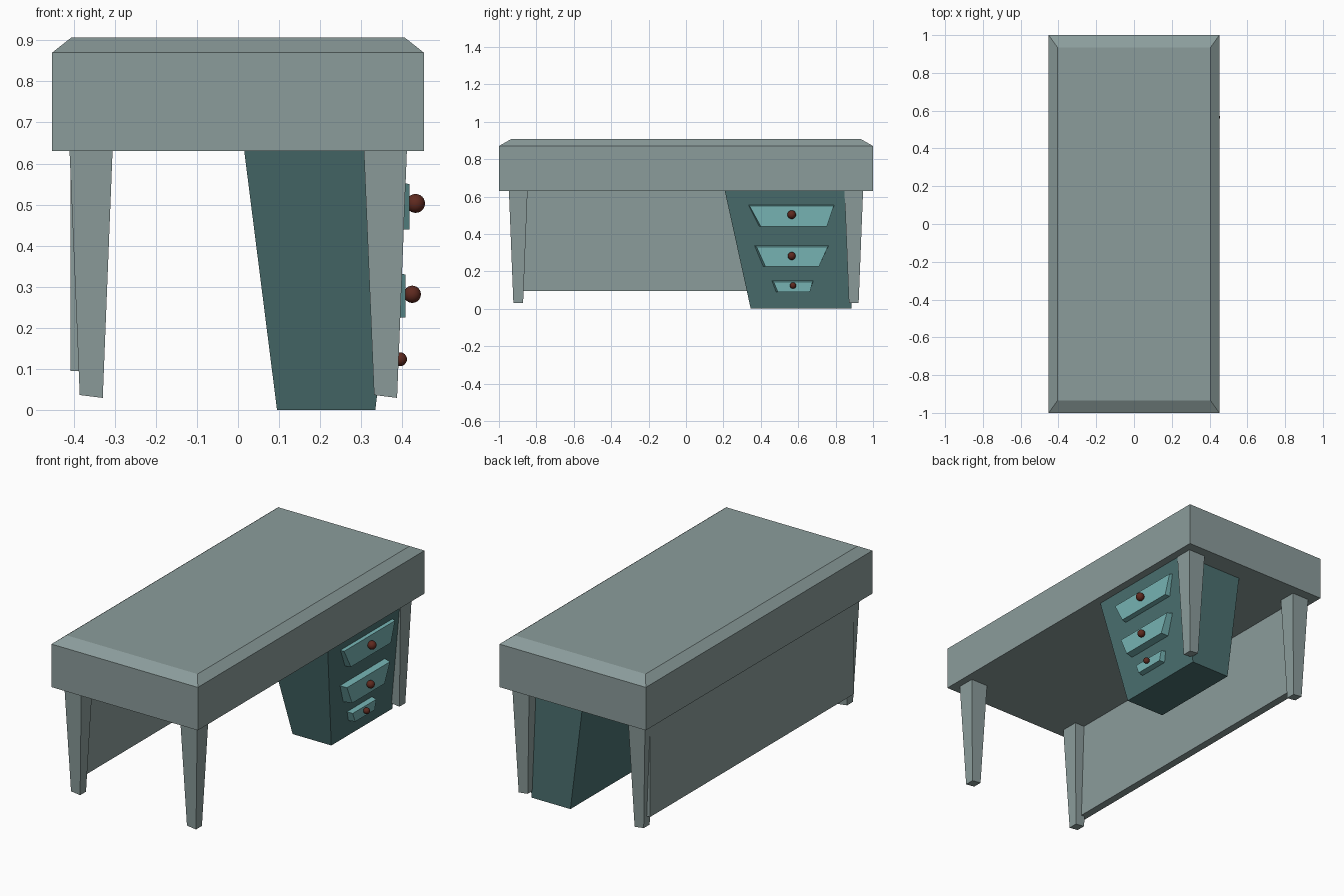
import bpy
import bmesh

cube = bpy.data.objects.get("Cube")
if cube:
    bpy.data.objects.remove(cube, do_unlink=True)


def material(name, rgb):
    m = bpy.data.materials.new(name)
    m.use_nodes = True
    m.diffuse_color = (*rgb, 1)
    bsdf = m.node_tree.nodes["Principled BSDF"]
    bsdf.inputs["Base Color"].default_value = (*rgb, 1)
    bsdf.inputs["Roughness"].default_value = 0.8
    return m


grey = material("grey wood", (0.26, 0.335, 0.33))
dark_teal = material("dark teal", (0.07, 0.162, 0.162))
light_teal = material("light teal", (0.18, 0.45, 0.45))
brown = material("knob brown", (0.114, 0.023, 0.014))


def loft(name, rings, mat):
    """Closed solid through a list of four-cornered rings."""
    bm = bmesh.new()
    loops = [[bm.verts.new(p) for p in ring] for ring in rings]
    for a, b in zip(loops, loops[1:]):
        for i in range(4):
            j = (i + 1) % 4
            bm.faces.new((a[i], a[j], b[j], b[i]))
    bm.faces.new(loops[0])
    bm.faces.new(loops[-1])
    bmesh.ops.recalc_face_normals(bm, faces=bm.faces)
    mesh = bpy.data.meshes.new(name)
    bm.to_mesh(mesh)
    bm.free()
    mesh.materials.append(mat)
    obj = bpy.data.objects.new(name, mesh)
    bpy.context.collection.objects.link(obj)
    return obj


def rect(x0, x1, y0, y1, z, tilt=0):
    """Horizontal ring; tilt raises the -x edge."""
    return [(x0, y0, z + tilt), (x1, y0, z), (x1, y1, z), (x0, y1, z + tilt)]


# Tabletop: deep apron with a chamfered upper edge
loft("tabletop", [rect(-0.452, 0.452, -1, 1, 0.63),
                  rect(-0.452, 0.452, -1, 1, 0.87),
                  rect(-0.405, 0.405, -0.935, 0.935, 0.907)], grey)

# Four tapered legs with slightly slanted feet
for sx, side in ((-1, "right"), (1, "left")):
    for sy, end in ((-1, "front"), (1, "back")):
        cx, cy = sx * 0.358, sy * 0.897
        loft(f"{end}_{side}_leg",
             [rect(cx - 0.027, cx + 0.029, cy - 0.026, cy + 0.026, 0.03, 0.007),
              rect(cx - 0.052, cx + 0.053, cy - 0.05, cy + 0.05, 0.635)], grey)

# Long modesty panel
loft("modesty_panel", [rect(-0.408, -0.365, -0.9, 0.9, 0.096),
                       rect(-0.408, -0.365, -0.9, 0.9, 0.635)], grey)

# Tapered drawer cabinet
loft("drawer_cabinet", [rect(0.095, 0.334, 0.346, 0.884, 0),
                        rect(0.015, 0.408, 0.207, 0.884, 0.632)], dark_teal)


def slab(x, low, high, z0, z1):
    """Upright trapezoid ring facing +x."""
    return [(x, low[0], z0), (x, low[1], z0), (x, high[1], z1), (x, high[0], z1)]


# Drawer fronts: face x, lower y span, upper y span, z span, knob (x, y, z, radius)
drawers = {
    "top": (0.417, (0.385, 0.754), (0.32, 0.797), 0.44, 0.562, (0.432, 0.565, 0.503, 0.023)),
    "middle": (0.408, (0.41, 0.711), (0.358, 0.765), 0.226, 0.342, (0.424, 0.565, 0.282, 0.021)),
    "bottom": (0.38, (0.476, 0.663), (0.449, 0.684), 0.09, 0.156, (0.394, 0.572, 0.124, 0.017)),
}
for label, (x, low, high, z0, z1, knob) in drawers.items():
    inner_low = (low[0] + 0.015, low[1])
    inner_high = (high[0] + 0.02, high[1] - 0.007)
    loft(f"{label}_drawer", [slab(x - 0.06, low, high, z0, z1),
                             slab(x, inner_low, inner_high, z0, z1 - 0.012)], light_teal)
    bpy.ops.mesh.primitive_uv_sphere_add(segments=24, ring_count=12,
                                         radius=knob[3], location=knob[:3])
    ball = bpy.context.object
    ball.name = f"{label}_knob"
    ball.data.materials.append(brown)
    bpy.ops.object.shade_smooth()
